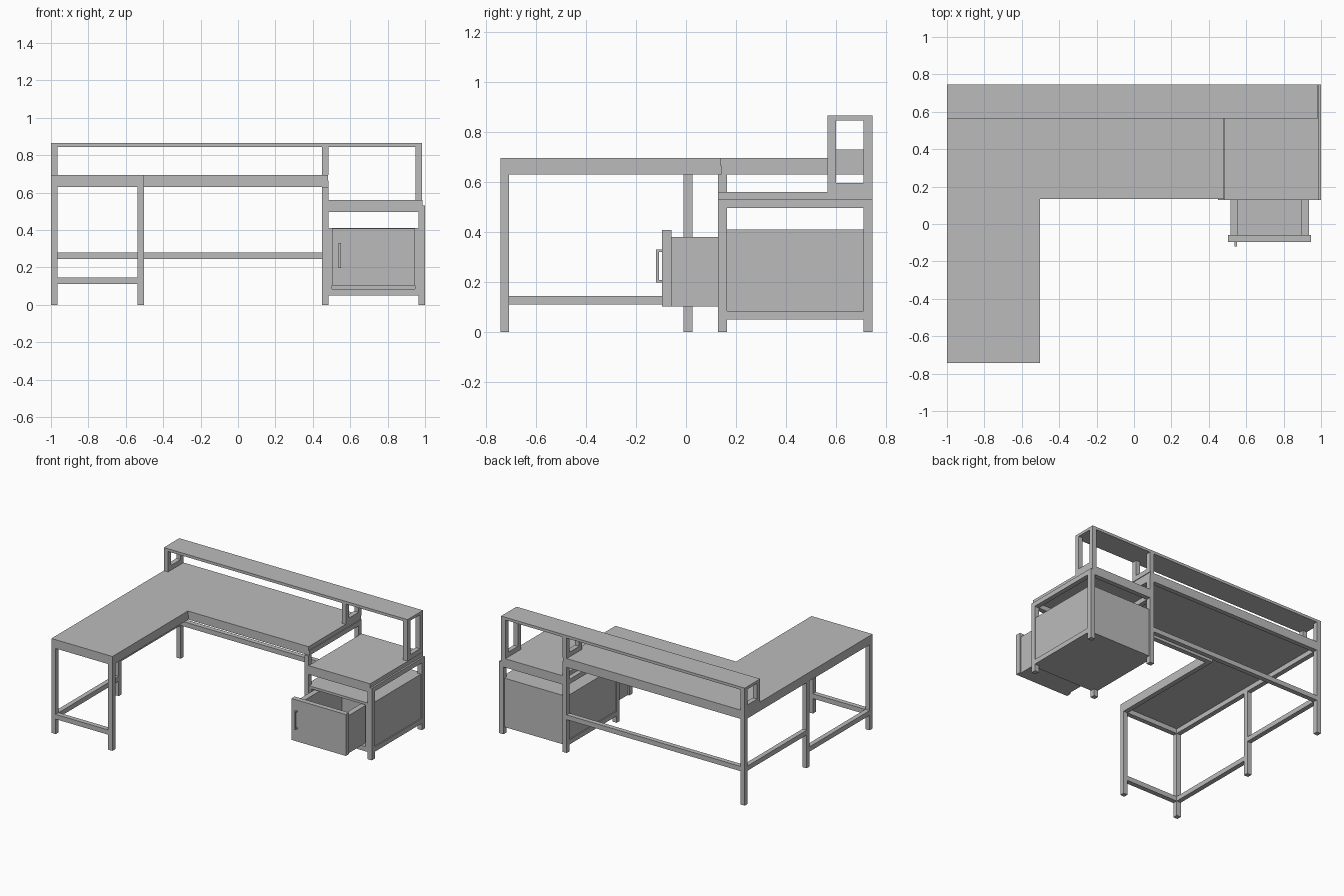
import bpy
import bmesh

if "Cube" in bpy.data.objects:
    bpy.data.objects.remove(bpy.data.objects["Cube"], do_unlink=True)

grey = bpy.data.materials.new("plain grey")
grey.use_nodes = True
tone = (0.5, 0.5, 0.5, 1)
grey.diffuse_color = tone
grey.node_tree.nodes["Principled BSDF"].inputs["Base Color"].default_value = tone

T = 0.035                      # square tube width
L, R, BACK, FRONT = -1.0, 0.485, 0.745, -0.742
INNER, CAB_Y, CAB_R = -0.503, 0.128, 1.0
DESK, CAB = 0.63, 0.53         # leg heights


def finish(name, bm):
    mesh = bpy.data.meshes.new(name)
    bm.to_mesh(mesh)
    bm.free()
    mesh.materials.append(grey)
    obj = bpy.data.objects.new(name, mesh)
    bpy.context.collection.objects.link(obj)
    return obj


def box(name, x, y, z):
    """Box between (low, high) pairs on each axis."""
    bm = bmesh.new()
    bmesh.ops.create_cube(bm, size=1)
    for v in bm.verts:
        v.co = [s[0] if c < 0 else s[1] for c, s in zip(v.co, (x, y, z))]
    return finish(name, bm)


def slab(name, outline, z0, z1):
    """Extruded flat outline."""
    bm = bmesh.new()
    face = bm.faces.new([bm.verts.new((x, y, z0)) for x, y in outline])
    out = bmesh.ops.extrude_face_region(bm, geom=[face])
    for v in out["geom"]:
        if isinstance(v, bmesh.types.BMVert):
            v.co.z = z1
    bmesh.ops.recalc_face_normals(bm, faces=bm.faces)
    return finish(name, bm)


def post(name, x, y, z0, z1):
    return box(name, (x, x + T), (y, y + T), (z0, z1))


def rail_x(name, x0, x1, y, z):
    return box(name, (x0, x1), (y, y + T), (z, z + T))


def rail_y(name, x, y0, y1, z):
    return box(name, (x, x + T), (y0, y1), (z, z + T))


# L-shaped worktop in two boards
box("main_desktop", (L, 0.48), (0.135, BACK), (DESK + T, 0.695))
box("return_desktop", (L, INNER), (FRONT, 0.135), (DESK + T, 0.695))

# Desk legs
for name, x, y in (("return_front_left_leg", L, FRONT),
                   ("return_front_right_leg", INNER - T, FRONT),
                   ("middle_left_leg", L, -0.01),
                   ("back_left_leg", L, BACK - T),
                   ("back_centre_leg", R - T, BACK - T),
                   ("front_centre_leg", R - T, CAB_Y)):
    post(name, x, y, 0, DESK)

# Frame below the worktop
rail_x("back_top_rail", L, R, BACK - T, DESK)
rail_x("front_top_rail", INNER - T, R, 0.14, DESK)
rail_x("return_front_top_rail", L, INNER, FRONT, DESK)
rail_y("left_top_rail", L, FRONT + T, BACK - T, DESK)
rail_y("return_inner_top_rail", INNER - T, FRONT + T, 0.14, DESK)
rail_y("right_top_rail", R - T, 0.14 + T, BACK - T, DESK)

# Lower stretchers
rail_x("return_front_stretcher", L + T, INNER - T, FRONT, 0.11)
rail_y("return_left_stretcher", L, FRONT + T, -0.01, 0.11)
rail_y("left_stretcher", L, -0.01 + T, BACK - T, 0.245)
rail_x("back_stretcher", L + T, R - T, BACK - T, 0.245)

# Raised shelf with end and middle frames
SHELF_Y = 0.565
box("raised_shelf", (L, 0.985), (SHELF_Y, BACK), (0.845, 0.865))
for side, x, z in (("left", L, 0.695), ("middle", R - T, 0.695), ("right", 0.95, 0.56)):
    post(side + "_shelf_front_post", x, SHELF_Y, z, 0.845)
    post(side + "_shelf_back_post", x, BACK - T, z, 0.845)
    rail_y(side + "_shelf_foot", x, SHELF_Y + T, BACK - T, z)

# Cabinet frame and top
box("cabinet_top", (R, 0.987), (CAB_Y, BACK), (CAB, 0.56))
post("cabinet_front_leg", CAB_R - T, CAB_Y, 0, CAB)
post("cabinet_back_leg", CAB_R - T, BACK - T, 0, CAB)
for side, y in (("front", CAB_Y), ("back", BACK - T)):
    rail_x("cabinet_%s_top_rail" % side, R, CAB_R - T, y, CAB - T)
for side, x in (("left", R - T), ("right", CAB_R - T)):
    rail_y("cabinet_%s_top_rail" % side, x, CAB_Y + T, BACK - T, CAB - T)
    rail_y("cabinet_%s_bottom_rail" % side, x, CAB_Y + T, BACK - T, 0.05)

# Cabinet body, open at the front
X0, X1, Y0, Y1 = R, CAB_R - T, CAB_Y + 0.005, BACK - 0.01
W = 0.018
box("cabinet_floor", (X0, X1), (Y0, Y1), (0.05, 0.085))
box("cabinet_lid", (X0, X1), (Y0, Y1), (0.41 - W, 0.41))
box("cabinet_back", (X0, X1), (Y1 - W, Y1), (0.085, 0.41 - W))
box("cabinet_left_side", (X0, X0 + W), (Y0, Y1 - W), (0.085, 0.41 - W))
box("cabinet_right_side", (X1 - W, X1), (Y0, Y1 - W), (0.085, 0.41 - W))
box("cabinet_right_panel", (X1, CAB_R - 0.008), (CAB_Y + T, BACK - T), (0.085, 0.41))
box("cabinet_left_panel", (R - T + 0.008, X0), (CAB_Y + T, BACK - T), (0.085, 0.41))

# Pulled-out drawer
D0, D1, DF, DB, DW = 0.515, 0.935, -0.058, 0.46, 0.04
box("drawer_front", (0.502, 0.945), (-0.095, DF), (0.103, 0.408))
box("drawer_floor", (D0, D1), (DF, DB), (0.103, 0.125))
box("drawer_left_side", (D0, D0 + DW), (DF, DB), (0.125, 0.38))
box("drawer_right_side", (D1 - DW, D1), (DF, DB), (0.125, 0.38))
box("drawer_back", (D0 + DW, D1 - DW), (DB - DW, DB), (0.125, 0.38))

# Handle
box("handle_bar", (0.538, 0.55), (-0.119, -0.108), (0.198, 0.33))
for end, z in (("lower", 0.198), ("upper", 0.32)):
    box("handle_%s_mount" % end, (0.538, 0.55), (-0.108, -0.095), (z, z + 0.01))
